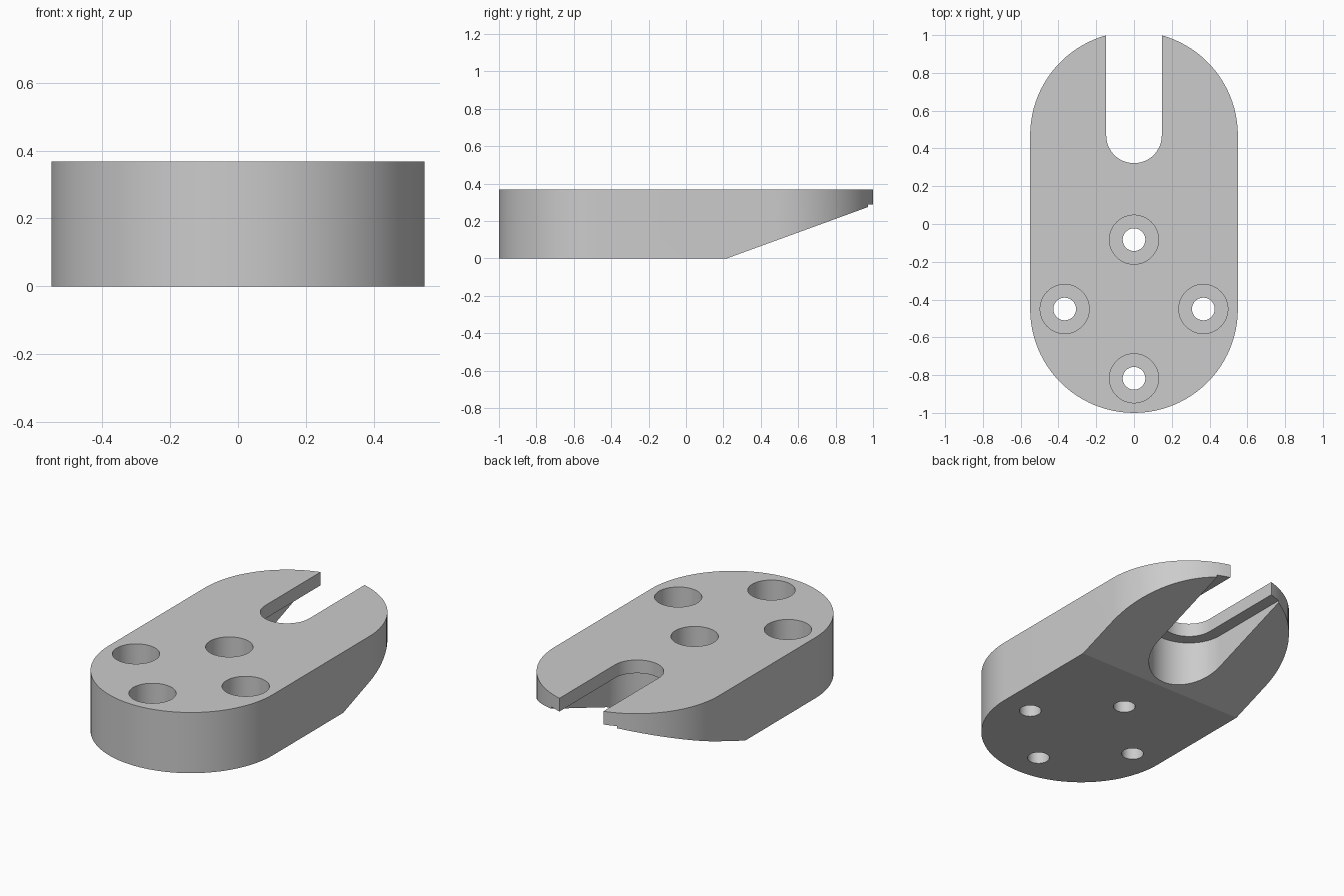
import bpy, bmesh
from math import sin, cos, pi, tan, radians

cube = bpy.data.objects.get("Cube")
if cube:
    bpy.data.objects.remove(cube, do_unlink=True)

HEIGHT, RADIUS = 0.367, 0.55
FRONT_Y, BACK_Y = -0.45, 0.469      # centres of the two rounded ends
SLOT_R, GROOVE_R = 0.147, 0.22
LIP_Z = 0.287                       # underside of the slot lip
BORE_FLOOR = 0.165
BOLT_CIRCLE = 0.367
SLOPE_Y, SLOPE = 0.22, tan(radians(20))

grey = bpy.data.materials.new("plain grey")
grey.use_nodes = True
colour = (0.6, 0.6, 0.6, 1)
grey.diffuse_color = colour
grey.node_tree.nodes["Principled BSDF"].inputs["Base Color"].default_value = colour


def arc(x, y, r, start, end, n):
    return [(x + r * cos(start + (end - start) * i / n),
             y + r * sin(start + (end - start) * i / n)) for i in range(n + 1)]


def prism(name, points, sweep):
    """Make a closed solid from 3D points swept along a vector."""
    bm = bmesh.new()
    face = bm.faces.new([bm.verts.new(p) for p in points])
    result = bmesh.ops.extrude_face_region(bm, geom=[face], use_keep_orig=True)
    moved = [v for v in result["geom"] if isinstance(v, bmesh.types.BMVert)]
    bmesh.ops.translate(bm, verts=moved, vec=sweep)
    bmesh.ops.recalc_face_normals(bm, faces=bm.faces[:])
    mesh = bpy.data.meshes.new(name)
    bm.to_mesh(mesh)
    bm.free()
    mesh.materials.append(grey)
    obj = bpy.data.objects.new(name, mesh)
    bpy.context.collection.objects.link(obj)
    return obj


def upright(name, outline, low, high):
    return prism(name, [(x, y, low) for x, y in outline], (0, 0, high - low))


def slot(name, r, low, high):
    outline = [(r, 1.3), (-r, 1.3)] + arc(0, BACK_Y, r, pi, 2 * pi, 32)
    return upright(name, outline, low, high)


# Rounded plate
plate = upright("mounting_plate",
                arc(0, FRONT_Y, RADIUS, pi, 2 * pi, 48) + arc(0, BACK_Y, RADIUS, 0, pi, 48),
                0, HEIGHT)

# Open slot, wider groove below it, and sloped underside
cutters = [
    slot("slot_cutter", SLOT_R, -0.1, 0.5),
    slot("groove_cutter", GROOVE_R, -0.1, LIP_Z),
    prism("slope_cutter", [(-1, SLOPE_Y - 0.1, -0.1 * SLOPE),
                           (-1, 1.2, (1.2 - SLOPE_Y) * SLOPE),
                           (-1, 1.2, -0.2), (-1, SLOPE_Y - 0.1, -0.2)], (2, 0, 0)),
]

# Four counterbored screw holes
for i in range(4):
    x = BOLT_CIRCLE * cos(i * pi / 2)
    y = FRONT_Y + BOLT_CIRCLE * sin(i * pi / 2)
    cutters.append(upright("hole_cutter", arc(x, y, 0.06, 0, 2 * pi, 40)[:-1], -0.1, 0.5))
    cutters.append(upright("bore_cutter", arc(x, y, 0.13, 0, 2 * pi, 48)[:-1], BORE_FLOOR, 0.5))

bpy.ops.object.select_all(action="DESELECT")
plate.select_set(True)
bpy.context.view_layer.objects.active = plate
for cutter in cutters:
    cutter.hide_render = True
    mod = plate.modifiers.new("cut", "BOOLEAN")
    mod.operation = "DIFFERENCE"
    mod.solver = "EXACT"
    mod.object = cutter
    bpy.ops.object.modifier_apply(modifier=mod.name)
    bpy.data.objects.remove(cutter, do_unlink=True)

# Smooth walls, crisp edges
bpy.ops.object.shade_smooth_by_angle(angle=radians(15))
